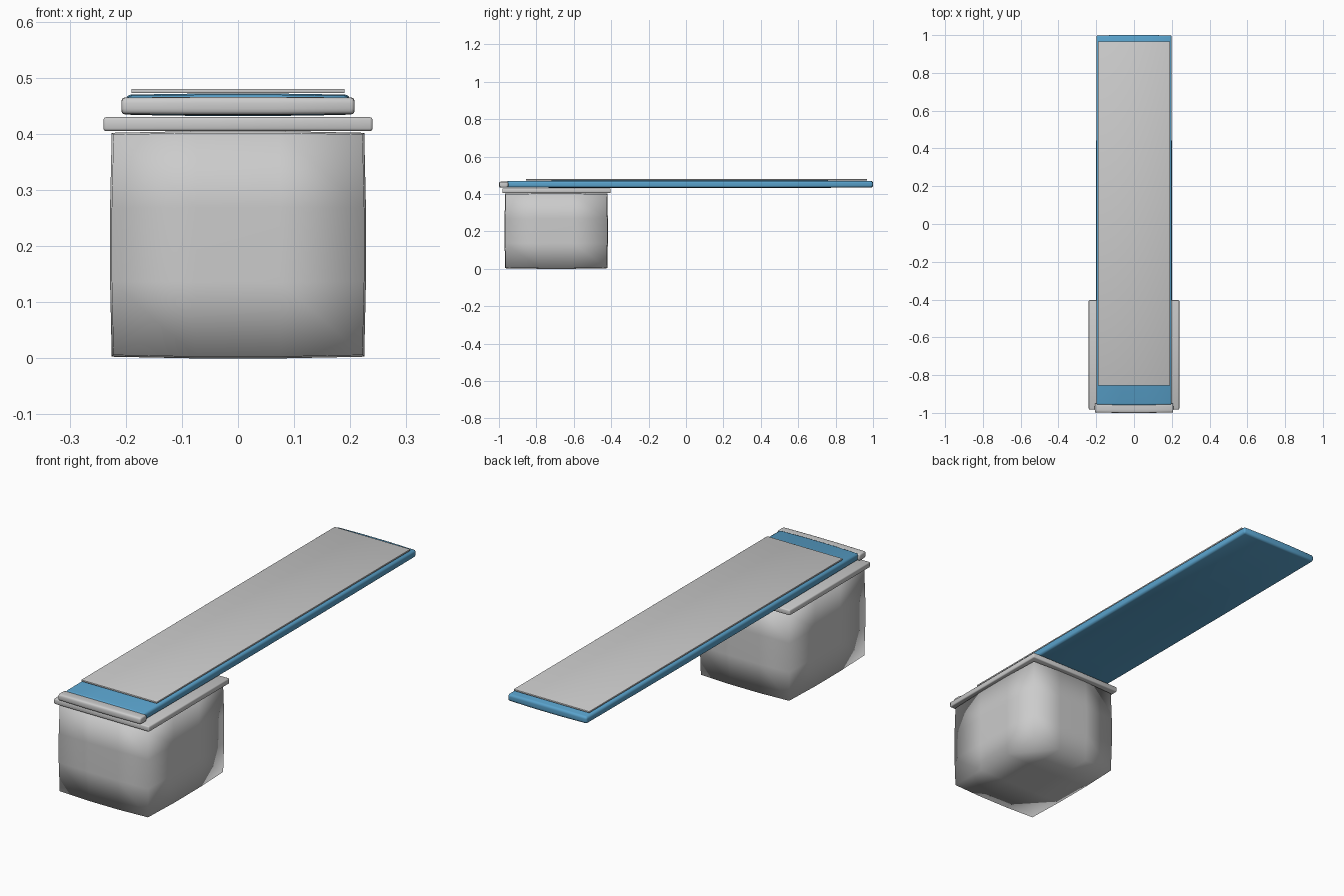
import bpy, bmesh
from mathutils import Vector

cube = bpy.data.objects.get("Cube")
if cube:
    bpy.data.objects.remove(cube, do_unlink=True)


def material(name, rgb):
    m = bpy.data.materials.new(name)
    m.use_nodes = True
    m.diffuse_color = (*rgb, 1)
    m.node_tree.nodes["Principled BSDF"].inputs["Base Color"].default_value = (*rgb, 1)
    return m


grey = material("light grey", (0.6, 0.6, 0.6))
blue = material("pool blue", (0.1, 0.36, 0.6))


def soft_box(name, low, high, mat, swell=(0, 0, 0), bevel=0):
    """Box cut in thirds whose faces swell outward in the middle."""
    low, high = Vector(low), Vector(high)
    mid, half = (low + high) / 2, (high - low) / 2
    bm = bmesh.new()
    bmesh.ops.create_cube(bm, size=2)
    if any(swell):
        bmesh.ops.subdivide_edges(bm, edges=bm.edges[:], cuts=2, use_grid_fill=True)
    for v in bm.verts:
        unit = v.co.copy()
        for a in range(3):
            others = [unit[b] for b in range(3) if b != a]
            inner = sum(abs(o) < 0.9 for o in others) / 2
            v.co[a] = mid[a] + unit[a] * (half[a] - swell[a] * (1 - inner))
    mesh = bpy.data.meshes.new(name)
    bm.to_mesh(mesh)
    bm.free()
    obj = bpy.data.objects.new(name, mesh)
    bpy.context.collection.objects.link(obj)
    mesh.materials.append(mat)
    mesh.shade_smooth()
    if bevel:
        mod = obj.modifiers.new("rounded rim", "BEVEL")
        mod.width = bevel
        mod.segments = 2
        mod.limit_method = "ANGLE"
        mod.angle_limit = 0.8
    return obj


# Pedestal and its cap
soft_box("pedestal", (-0.228, -0.97, 0), (0.228, -0.418, 0.405), grey, (0.006, 0.006, 0.006))
soft_box("pedestal_cap", (-0.24, -0.982, 0.405), (0.24, -0.403, 0.43), grey, bevel=0.005)

# Springboard with its rear clamp and grip strip
soft_box("board", (-0.2, -0.96, 0.432), (0.2, 1, 0.472), blue, (0.002, 0.003, 0.004), 0.008)
soft_box("rear_clamp", (-0.208, -1, 0.434), (0.208, -0.948, 0.466), grey, (0.002, 0.004, 0.002), 0.005)
soft_box("grip_strip", (-0.19, -0.855, 0.473), (0.19, 0.967, 0.48), grey, bevel=0.001)
